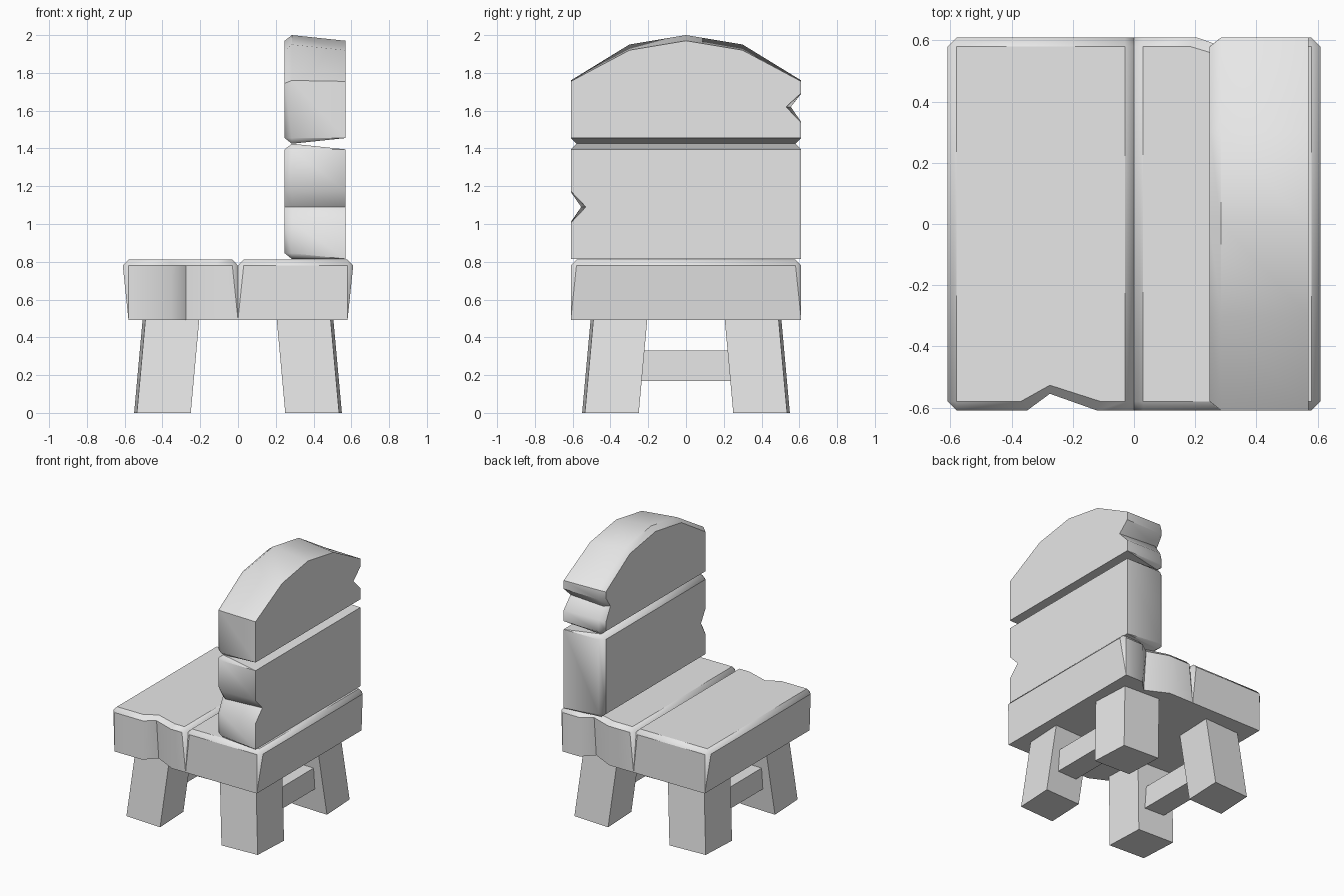
import bpy, bmesh, math

if "Cube" in bpy.data.objects:
    bpy.data.objects.remove(bpy.data.objects["Cube"])

grey = bpy.data.materials.new("plain_grey")
grey.use_nodes = True
grey.diffuse_color = (0.8, 0.8, 0.8, 1)
grey.node_tree.nodes["Principled BSDF"].inputs["Base Color"].default_value = (0.8, 0.8, 0.8, 1)

HALF = 0.61    # half length of every plank
C = 0.03       # chamfer width


def finish(name, bm, smooth=False):
    bmesh.ops.remove_doubles(bm, verts=bm.verts, dist=0.0005)
    bmesh.ops.recalc_face_normals(bm, faces=bm.faces)
    mesh = bpy.data.meshes.new(name)
    bm.to_mesh(mesh)
    bm.free()
    mesh.materials.append(grey)
    ob = bpy.data.objects.new(name, mesh)
    bpy.context.collection.objects.link(ob)
    if smooth:
        bpy.ops.object.select_all(action="DESELECT")
        ob.select_set(True)
        bpy.context.view_layer.objects.active = ob
        bpy.ops.object.shade_smooth_by_angle(angle=math.radians(42))


# Each outline point is (base, rim_a, rim_b, face) in plank coordinates u (width), v (length)
def corner(u, su, sv, taper):
    v = sv * HALF
    base = (u - su * C * taper, v)
    along, across = (u - su * C, v), (u, v - sv * C)
    rims = (across, along) if su * sv > 0 else (along, across)
    return [(base, *rims, (u - su * C, v - sv * C))]


def notch(u, sv, low, high):
    """V-shaped chip in one end of a plank, listed by rising u."""
    def point(du, depth_base, depth_rim, depth_face, grow):
        rim = (u + du, sv * (HALF - depth_rim))
        return ((u + du * 1.05, sv * (HALF - depth_base)), rim, rim,
                (u + du + grow, sv * (HALF - depth_face)))
    pts = [point(-low, 0, 0, C, -0.02), point(0, 0.08, 0.055, 0.083, 0),
           point(high, 0, 0, C, 0.01)]
    return pts if sv < 0 else pts[::-1]


def plank(name, outline, place, depths):
    """Loft base, rim and face rings; place maps (u, v, depth) to a position."""
    bm = bmesh.new()
    rings = []
    for kind, depth in enumerate(depths):
        ring = []
        for base, rim_a, rim_b, face in outline:
            pair = ((base, base), (rim_a, rim_b), (face, face))[kind]
            ring += [bm.verts.new(place(u, v, depth)) for u, v in pair]
        rings.append(ring)
    n = len(rings[0])
    for lower, upper in zip(rings, rings[1:]):
        for i in range(n):
            j = (i + 1) % n
            bm.faces.new((lower[i], lower[j], upper[j], upper[i]))
    bm.faces.new(rings[0][::2][::-1])
    bm.faces.new(rings[2][::2])
    finish(name, bm, True)


def flat(u, v, d):
    return (u, v, d)


def upright(u, v, d):
    return (d, v, u)


SEAT = (0.493, 0.78, 0.811)
BACK = (0.57, 0.285, 0.247)

# Seat planks
plank("seat_front_plank",
      corner(-0.61, -1, -1, 1) + notch(-0.275, -1, 0.075, 0.155) + corner(0, 1, -1, 0)
      + corner(0, 1, 1, 0) + corner(-0.61, -1, 1, 1), flat, SEAT)
plank("seat_rear_plank",
      corner(0, -1, -1, 0) + corner(0.61, 1, -1, 1) + corner(0.61, 1, 1, 1)
      + notch(0.36, 1, 0.155, 0.075) + corner(0, -1, 1, 0), flat, SEAT)

# Backrest: straight lower plank
plank("backrest_lower_plank",
      corner(0.815, -1, -1, 0) + notch(1.09, -1, 0.08, 0.08) + corner(1.425, 1, -1, 1)
      + corner(1.425, 1, 1, 1) + corner(0.815, -1, 1, 0), upright, BACK)

# Backrest: upper plank with an arched top
arch = []
for v, rim, inner in ((-0.61, 1.76, 1.745), (-0.3, 1.95, 1.92), (0, 2.0, 1.97),
                      (0.3, 1.95, 1.92), (0.61, 1.76, 1.745)):
    edge = abs(v) > 0.5
    face_v = v * 0.95 if edge else v
    arch.append(((inner + 0.01 * edge, v), (rim, v), (rim, v), (inner, face_v)))
plank("backrest_upper_plank",
      corner(1.425, -1, -1, 1) + arch + notch(1.62, 1, 0.08, 0.07)
      + corner(1.425, -1, 1, 1), upright, BACK)

# Splayed legs with a slightly skewed square section
for sx, side in ((-1, "front"), (1, "rear")):
    for sy, hand in ((-1, "right"), (1, "left")):
        bm = bmesh.new()
        ends = []
        for z, shift in ((0, 0), (0.495, -0.045)):
            quad = ((0.535, 0.535), (0.25, 0.55), (0.262, 0.262), (0.55, 0.25))
            ends.append([bm.verts.new((sx * (x + shift), sy * (y + shift), z)) for x, y in quad])
        for i in range(4):
            j = (i + 1) % 4
            bm.faces.new((ends[0][i], ends[0][j], ends[1][j], ends[1][i]))
        for ring in ends:
            bm.faces.new(ring)
        finish(f"{side}_{hand}_leg", bm)

    # Stretcher between each pair of legs
    bm = bmesh.new()
    bmesh.ops.create_cube(bm, size=1)
    for vert in bm.verts:
        vert.co = (sx * 0.38 + vert.co.x * 0.16, vert.co.y * 0.6, 0.25 + vert.co.z * 0.16)
    finish(f"{side}_stretcher", bm)
